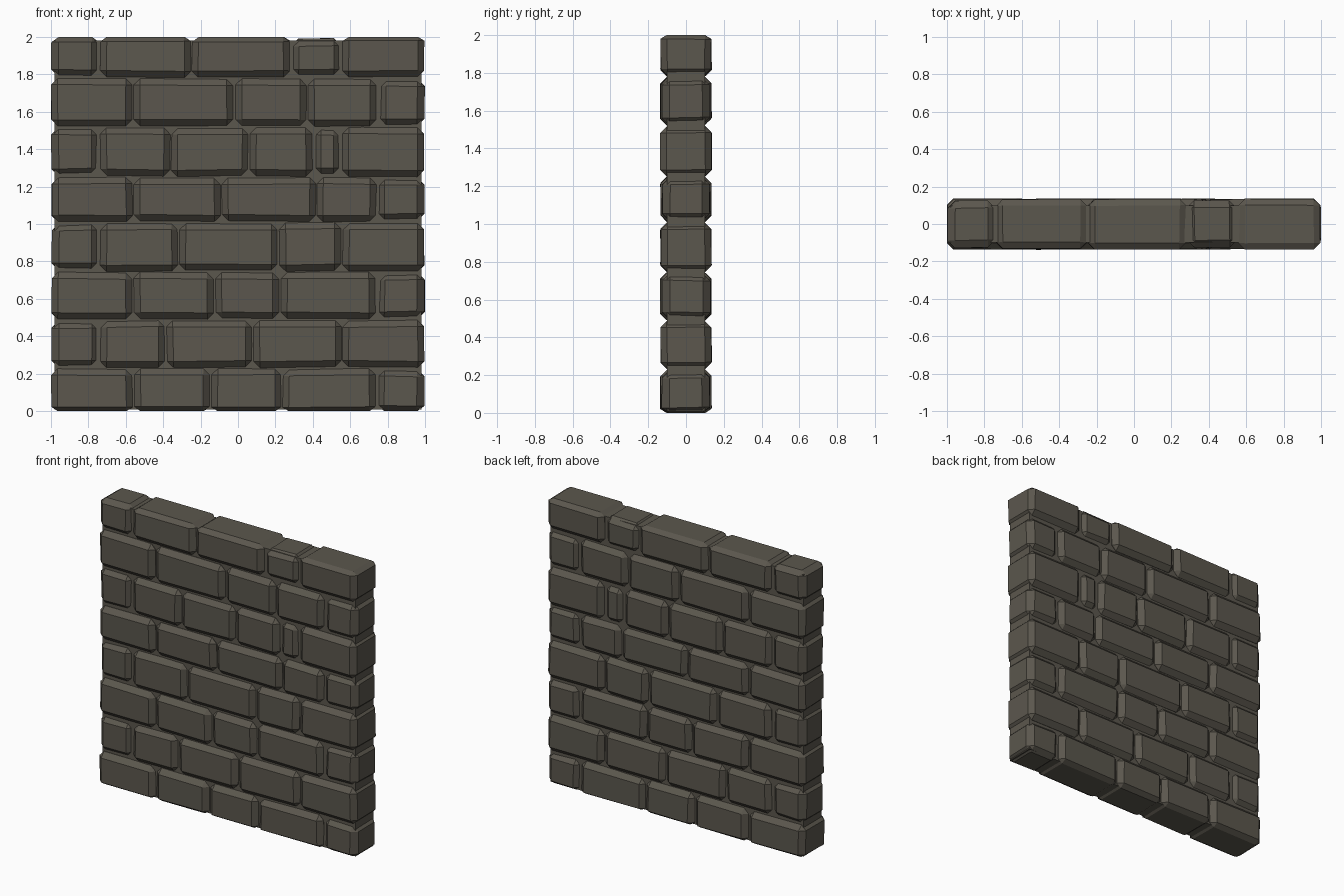
import bpy
import bmesh
import random
from mathutils import Vector

random.seed(4)
cube = bpy.data.objects.get("Cube")
if cube:
    bpy.data.objects.remove(cube)


def make_material(name, colour):
    mat = bpy.data.materials.new(name)
    mat.use_nodes = True
    mat.diffuse_color = colour
    bsdf = next(n for n in mat.node_tree.nodes if n.type == 'BSDF_PRINCIPLED')
    bsdf.inputs["Base Color"].default_value = colour
    bsdf.inputs["Roughness"].default_value = 0.9
    return mat


stone = make_material("grey brown stone", (0.105, 0.095, 0.075, 1))


def block(name, low, high, chamfer, wobble=0.0):
    """Chamfered box between two corners, with slightly uneven corners."""
    bm = bmesh.new()
    bmesh.ops.create_cube(bm, size=1)
    low, high = Vector(low), Vector(high)
    for v in bm.verts:
        for i in range(3):
            edge = high[i] if v.co[i] > 0 else low[i]
            inward = -1 if v.co[i] > 0 else 1
            v.co[i] = edge + inward * random.uniform(0, wobble)
    if chamfer:
        bmesh.ops.bevel(bm, geom=bm.edges[:], offset=chamfer, segments=1,
                        affect='EDGES', clamp_overlap=True)
    # trim the outer courses flat at the foot and the top of the wall
    for v in bm.verts:
        v.co.z = min(max(v.co.z, 0), 2)
    bmesh.ops.recalc_face_normals(bm, faces=bm.faces[:])
    mesh = bpy.data.meshes.new(name)
    bm.to_mesh(mesh)
    bm.free()
    mesh.materials.append(stone)
    obj = bpy.data.objects.new(name, mesh)
    bpy.context.collection.objects.link(obj)
    return obj


# Heights of the course joints, foot to top
levels = [-0.015, 0.23, 0.488, 0.745, 1.01, 1.252, 1.52, 1.78, 2.015]

# Upright joints in each course, foot to top
joints = [
    [-0.56, -0.145, 0.235, 0.74],
    [-0.74, -0.385, 0.08, 0.555],
    [-0.56, -0.125, 0.225, 0.74],
    [-0.74, -0.315, 0.215, 0.555],
    [-0.56, -0.09, 0.42, 0.74],
    [-0.74, -0.36, 0.06, 0.40, 0.555],
    [-0.56, -0.02, 0.37, 0.745],
    [-0.74, -0.25, 0.28, 0.555],
]

# Bricks, course by course
for row, cuts in enumerate(joints):
    ends = [-1.0] + cuts + [1.0]
    for i, (left, right) in enumerate(zip(ends, ends[1:])):
        small = right - left < 0.3
        depth = 0.13 if small else 0.138
        top = levels[row + 1]
        if row == 7 and i == 3:
            top -= 0.02  # the sunken short brick
        block(f"brick_{row + 1}_{i + 1}",
              (left, -depth, levels[row]), (right, depth, top),
              0.04 if small else 0.034, 0.008)

# Mortar core behind the joints
block("mortar_core", (-0.98, -0.1, 0.01), (0.98, 0.1, 1.98), 0)
